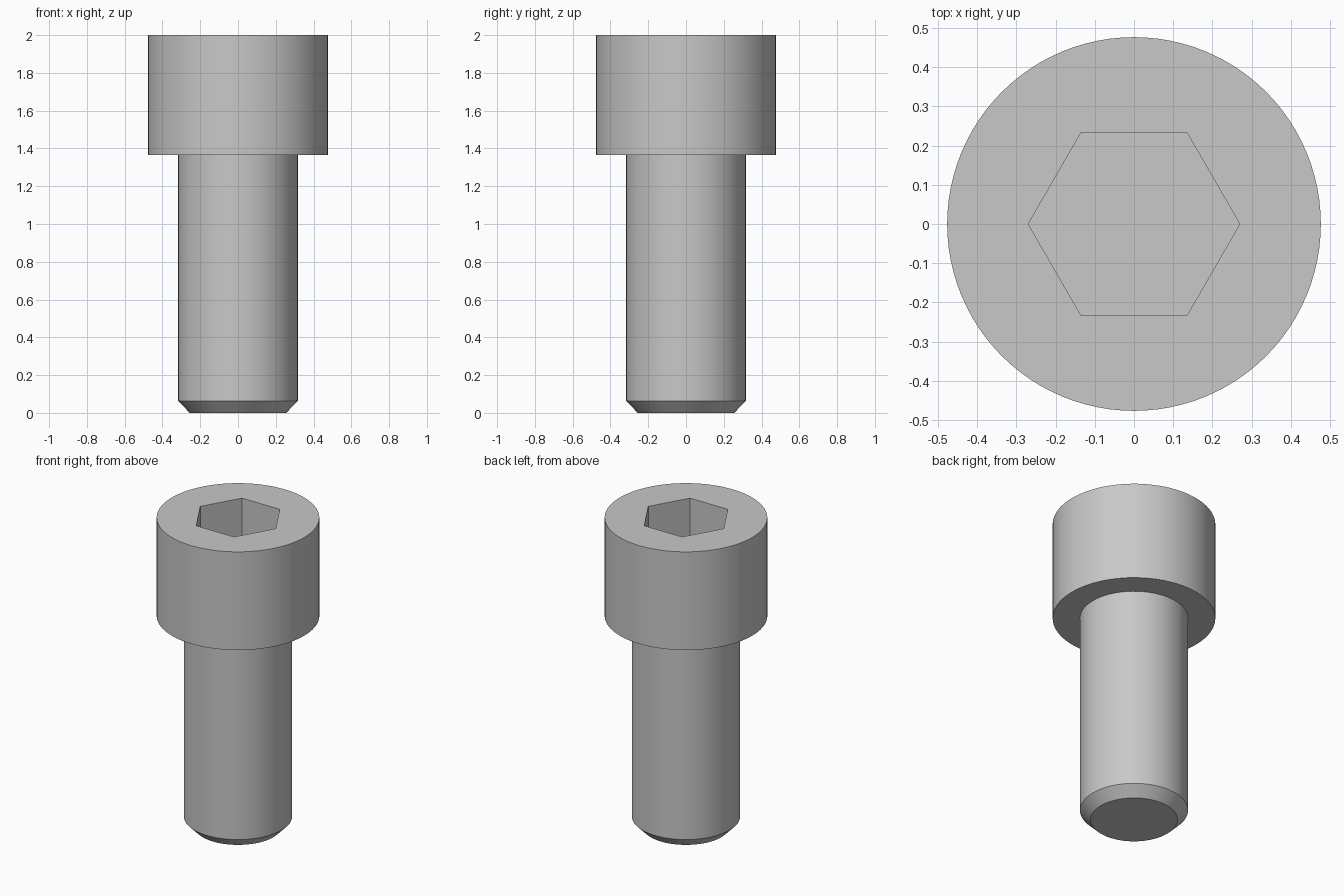
import bpy, bmesh, math

cube = bpy.data.objects.get("Cube")
if cube:
    bpy.data.objects.remove(cube, do_unlink=True)

SIDES = 96
HEAD_R, HEAD_Z, TOP = 0.477, 1.364, 2.0
SHANK_R, TIP_R, CHAMFER_Z = 0.317, 0.255, 0.063
SOCKET_R, SOCKET_DEPTH = 0.27, 0.32

steel = bpy.data.materials.new("grey steel")
steel.use_nodes = True
colour = (0.58, 0.58, 0.58, 1)
steel.diffuse_color = colour
steel.node_tree.nodes["Principled BSDF"].inputs["Base Color"].default_value = colour

bm = bmesh.new()


def ring(radius, z, sides):
    return [bm.verts.new((radius * math.cos(2 * math.pi * i / sides),
                          radius * math.sin(2 * math.pi * i / sides), z))
            for i in range(sides)]


def wall(a, b):
    for i in range(len(a)):
        j = (i + 1) % len(a)
        bm.faces.new((a[i], a[j], b[j], b[i]))


# Tip, chamfer, shank, underside and side of the head
profile = [(TIP_R, 0), (SHANK_R, CHAMFER_Z), (SHANK_R, HEAD_Z), (HEAD_R, HEAD_Z), (HEAD_R, TOP)]
rings = [ring(r, z, SIDES) for r, z in profile]
for low, high in zip(rings, rings[1:]):
    wall(low, high)
bm.faces.new(rings[0][::-1])

# Hexagonal socket
rim = ring(SOCKET_R, TOP, 6)
floor = ring(SOCKET_R, TOP - SOCKET_DEPTH, 6)
wall(rim, floor)
bm.faces.new(floor)

# Flat top of the head: each sixth of the circle joins one socket side
step = SIDES // 6
for i in range(6):
    arc = [rings[-1][(i * step + k) % SIDES] for k in range(step + 1)]
    bm.faces.new(arc + [rim[(i + 1) % 6], rim[i]])

bmesh.ops.recalc_face_normals(bm, faces=bm.faces)
mesh = bpy.data.meshes.new("socket_head_bolt")
bm.to_mesh(mesh)
bm.free()
mesh.materials.append(steel)
bolt = bpy.data.objects.new("socket_head_bolt", mesh)
bpy.context.collection.objects.link(bolt)

# Smooth round walls, crisp edges
bpy.ops.object.select_all(action='DESELECT')
bolt.select_set(True)
bpy.context.view_layer.objects.active = bolt
bpy.ops.object.shade_smooth_by_angle(angle=math.radians(30))
